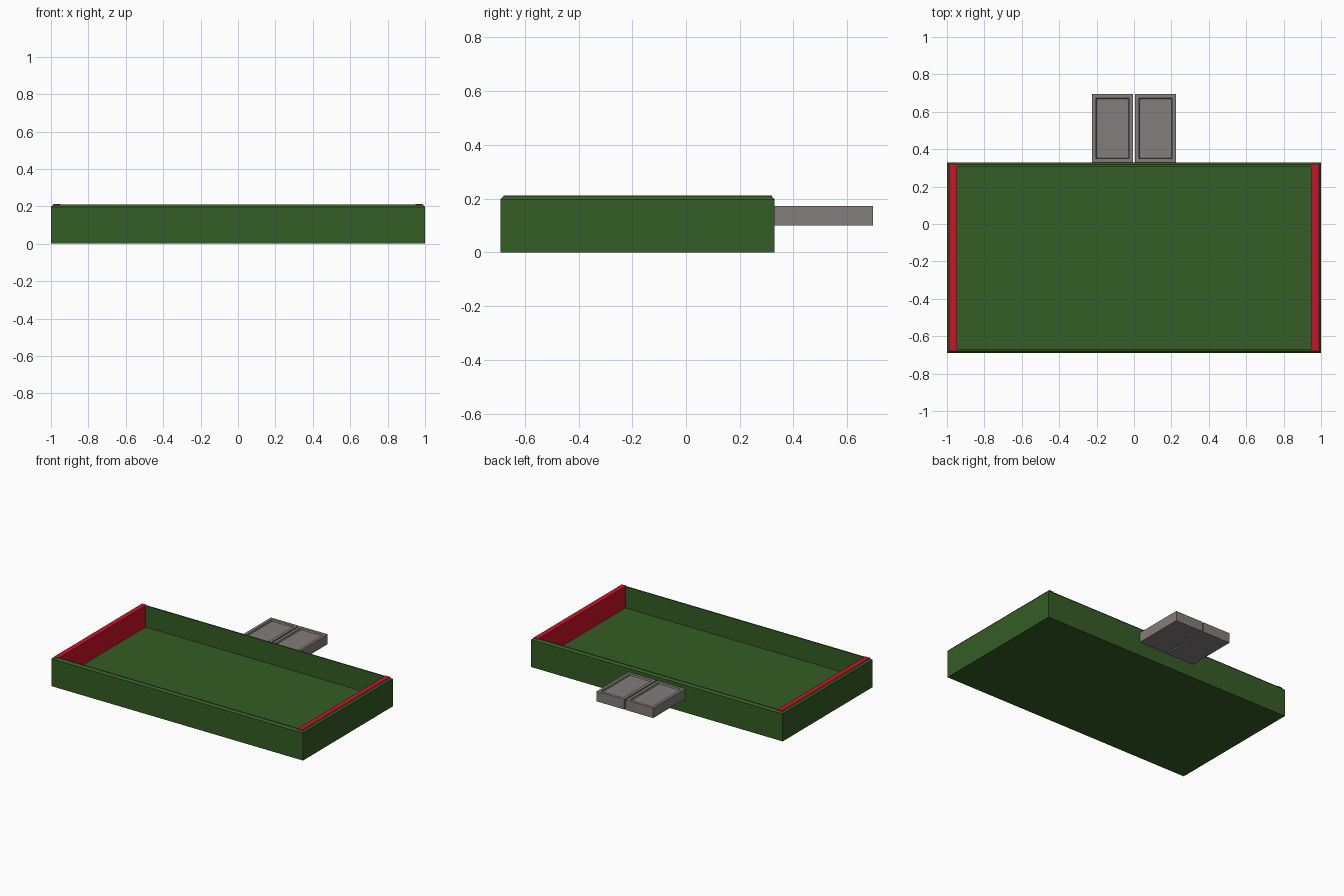
import bpy, bmesh

if "Cube" in bpy.data.objects:
    bpy.data.objects.remove(bpy.data.objects["Cube"])


def material(name, rgb):
    m = bpy.data.materials.new(name)
    m.diffuse_color = (*rgb, 1)
    m.use_nodes = True
    m.node_tree.nodes["Principled BSDF"].inputs["Base Color"].default_value = m.diffuse_color
    return m


def lofted_box(name, x0, x1, y0, y1, rings, mat):
    """Stack of rectangles (inset_x, inset_y, z) joined from the base to the inner floor."""
    bm = bmesh.new()
    loops = []
    for ix, iy, z in rings:
        loops.append([bm.verts.new(c) for c in (
            (x0 + ix, y0 + iy, z), (x1 - ix, y0 + iy, z),
            (x1 - ix, y1 - iy, z), (x0 + ix, y1 - iy, z))])
    for a, b in zip(loops, loops[1:]):
        for i in range(4):
            j = (i + 1) % 4
            bm.faces.new((a[i], a[j], b[j], b[i]))
    bm.faces.new(loops[0][::-1])
    bm.faces.new(loops[-1])
    mesh = bpy.data.meshes.new(name)
    bm.to_mesh(mesh)
    bm.free()
    mesh.materials.append(mat)
    obj = bpy.data.objects.new(name, mesh)
    bpy.context.collection.objects.link(obj)
    return obj


green = material("green", (0.035, 0.11, 0.018))
red = material("red", (0.60, 0.006, 0.022))
grey = material("warm_grey", (0.23, 0.205, 0.205))

# Open table body with a chamfered rim
lofted_box("table_body", -1, 1, -0.69, 0.33, [
    (0, 0, 0), (0, 0, 0.197), (0.012, 0.012, 0.21),
    (0.03, 0.022, 0.21), (0.03, 0.022, 0.057)], green)

for side, s in (("left", -1), ("right", 1)):
    # Red lining at each end
    x0, x1 = sorted((s * 0.95, s * 0.986))
    lofted_box(side + "_end_lining", x0, x1, -0.68, 0.32,
               [(0, 0, 0.05), (0, 0, 0.212)], red)

    # Shallow side tray with a stepped recess
    x0, x1 = sorted((s * 0.005, s * 0.225))
    lofted_box(side + "_side_tray", x0, x1, 0.328, 0.695, [
        (0, 0, 0.10), (0, 0, 0.172), (0.021, 0.021, 0.172),
        (0.024, 0.024, 0.16), (0.03, 0.03, 0.157)], grey)
